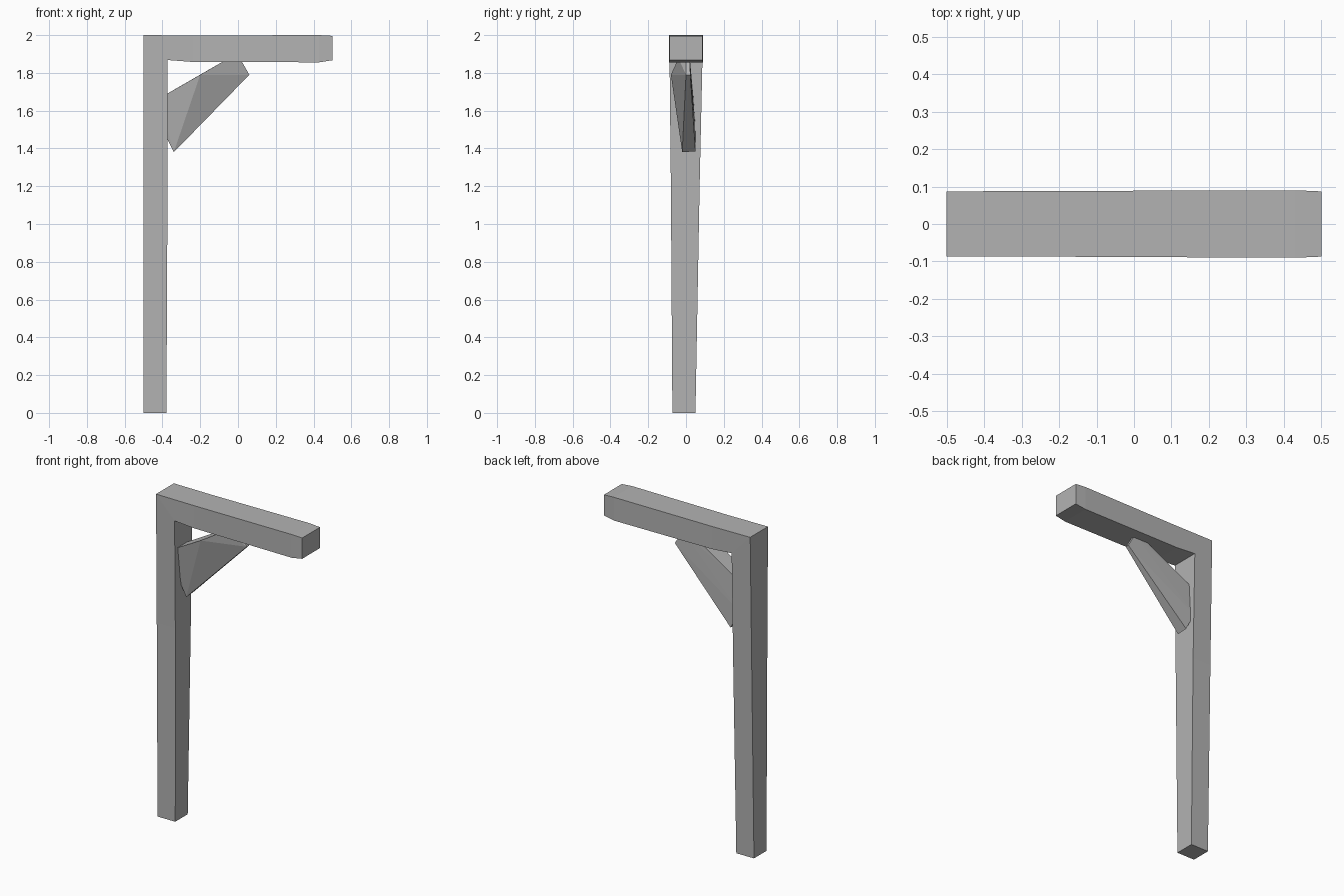
import bpy, bmesh

if "Cube" in bpy.data.objects:
    bpy.data.objects.remove(bpy.data.objects["Cube"])

timber = bpy.data.materials.new("dark_grey_timber")
timber.diffuse_color = (0.45, 0.45, 0.45, 1)
timber.use_nodes = True
timber.node_tree.nodes["Principled BSDF"].inputs["Base Color"].default_value = timber.diffuse_color


def make_object(name, bm):
    bmesh.ops.recalc_face_normals(bm, faces=bm.faces)
    mesh = bpy.data.meshes.new(name)
    bm.to_mesh(mesh)
    bm.free()
    mesh.materials.append(timber)
    obj = bpy.data.objects.new(name, mesh)
    bpy.context.collection.objects.link(obj)
    return obj


def loft(name, sections):
    """Four-sided sections: (outer x, z), (inner x, z), y min, y max."""
    bm = bmesh.new()
    rings = []
    for (xo, zo), (xi, zi), y0, y1 in sections:
        pts = [(xo, y0, zo), (xi, y0, zi), (xi, y1, zi), (xo, y1, zo)]
        rings.append([bm.verts.new(p) for p in pts])
    for a, b in zip(rings, rings[1:]):
        for i in range(4):
            j = (i + 1) % 4
            bm.faces.new((a[i], a[j], b[j], b[i]))
    bm.faces.new(rings[0])
    bm.faces.new(rings[-1])
    return make_object(name, bm)


def hull(name, points):
    bm = bmesh.new()
    for p in points:
        bm.verts.new(p)
    bmesh.ops.convex_hull(bm, input=bm.verts)
    bmesh.ops.delete(bm, geom=[v for v in bm.verts if not v.link_faces], context='VERTS')
    return make_object(name, bm)


# Tapered post turning through a mitred corner into the overhanging beam
loft("post_and_beam", [
    ((-0.50, 0.0), (-0.379, 0.0), -0.072, 0.05),
    ((-0.50, 1.2), (-0.373, 1.2), -0.08, 0.072),
    ((-0.50, 2.0), (-0.373, 1.868), -0.087, 0.087),
    ((-0.24, 1.998), (-0.24, 1.858), -0.087, 0.088),
    ((0.43, 2.0), (0.43, 1.856), -0.09, 0.09),
    ((0.50, 1.996), (0.50, 1.867), -0.087, 0.087),
])

# Rough-hewn diagonal brace, its ends sunk into the post and beam
hull("brace", [
    (-0.20, -0.08, 1.79),                             # front ridge
    (0.06, 0.0, 1.79), (0.06, 0.023, 1.79),           # upper tip
    (0.01, 0.0, 1.878), (0.01, 0.02, 1.878),
    (-0.05, -0.04, 1.877), (-0.05, 0.02, 1.877),      # inside the beam
    (-0.42, -0.05, 1.664), (-0.42, 0.04, 1.664),      # inside the post
    (-0.40, -0.025, 1.50), (-0.40, 0.05, 1.50),
    (-0.34, -0.02, 1.38), (-0.34, 0.05, 1.385),       # lower tip
])
